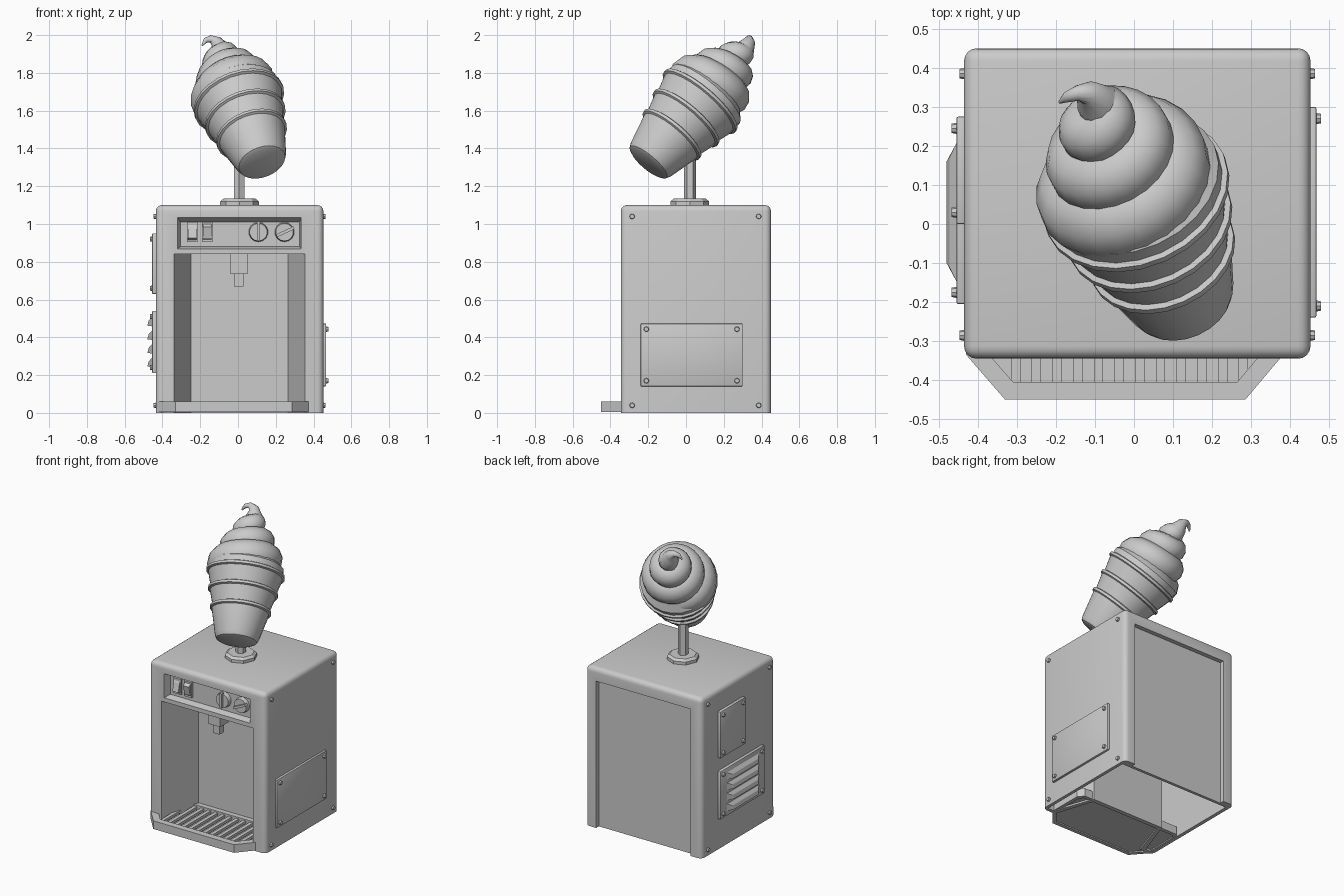
import bpy, bmesh, math
from mathutils import Vector, Matrix

cube = bpy.data.objects.get("Cube")
if cube:
    bpy.data.objects.remove(cube, do_unlink=True)

grey = bpy.data.materials.new("light_grey")
grey.use_nodes = True
colour = (0.6, 0.6, 0.6, 1)
grey.diffuse_color = colour
grey.node_tree.nodes["Principled BSDF"].inputs["Base Color"].default_value = colour


def activate(ob):
    bpy.ops.object.select_all(action='DESELECT')
    ob.select_set(True)
    bpy.context.view_layer.objects.active = ob


def finish(name, bm, smooth=False):
    bmesh.ops.recalc_face_normals(bm, faces=bm.faces[:])
    me = bpy.data.meshes.new(name)
    bm.to_mesh(me)
    bm.free()
    me.materials.append(grey)
    ob = bpy.data.objects.new(name, me)
    bpy.context.collection.objects.link(ob)
    if smooth:
        activate(ob)
        bpy.ops.object.shade_smooth_by_angle(angle=math.radians(35))
    return ob


def hull(name, pts):
    bm = bmesh.new()
    vs = [bm.verts.new(p) for p in pts]
    bmesh.ops.convex_hull(bm, input=vs)
    bmesh.ops.dissolve_limit(bm, angle_limit=0.01, verts=bm.verts[:], edges=bm.edges[:])
    return finish(name, bm)


def prism_mesh(pts, z0, z1):
    bm = bmesh.new()
    face = bm.faces.new([bm.verts.new((x, y, z0)) for x, y in pts])
    top = bmesh.ops.extrude_face_region(bm, geom=[face])["geom"]
    bmesh.ops.translate(bm, vec=(0, 0, z1 - z0), verts=[g for g in top if isinstance(g, bmesh.types.BMVert)])
    bmesh.ops.recalc_face_normals(bm, faces=bm.faces[:])
    return bm


def box(name, lo, hi, bevel=0.0, open_base=False):
    (x0, y0, z0), (x1, y1, z1) = lo, hi
    bm = prism_mesh([(x0, y0), (x1, y0), (x1, y1), (x0, y1)], z0, z1)
    if bevel:
        edges = [e for e in bm.edges if not open_base or max(v.co.z for v in e.verts) > z0 + 0.001]
        bmesh.ops.bevel(bm, geom=edges, offset=bevel, segments=4 if open_base else 2, profile=0.5, affect='EDGES')
    return finish(name, bm, bevel > 0)


def cylinder(name, base, axis, r, length, sides=10, r2=None):
    axis = Vector(axis).normalized()
    bm = bmesh.new()
    m = Matrix.Translation(Vector(base) + axis * length / 2) @ axis.to_track_quat('Z', 'Y').to_matrix().to_4x4()
    bmesh.ops.create_cone(bm, cap_ends=True, segments=sides, radius1=r,
                          radius2=r if r2 is None else r2, depth=length, matrix=m)
    return finish(name, bm, sides > 8)


def cut(ob, cutter):
    mod = ob.modifiers.new("cut", 'BOOLEAN')
    mod.operation, mod.object, mod.solver = 'DIFFERENCE', cutter, 'EXACT'
    activate(ob)
    bpy.ops.object.modifier_apply(modifier=mod.name)
    bpy.data.objects.remove(cutter, do_unlink=True)


# Cabinet shell: serving alcove, hollow underside, rear inset and control recess
L, R, F, B, H = -0.435, 0.452, -0.345, 0.45, 1.1
cabinet = box("cabinet", (L, F, 0), (R, B, H), 0.032, True)
alcove = [(-0.34, -0.5), (0.355, -0.5), (0.355, F), (0.265, -0.07), (-0.25, -0.07), (-0.34, F)]
cut(cabinet, finish("alcove_cutter", prism_mesh(alcove, -0.1, 0.84)))
cavity = [(-0.41, 0.4), (-0.41, -0.32), (-0.365, -0.32), (-0.27, -0.05),
          (0.285, -0.05), (0.38, -0.32), (0.43, -0.32), (0.43, 0.4)]
cut(cabinet, finish("cavity_cutter", prism_mesh(cavity, -0.1, 1.05)))
cut(cabinet, box("rear_cutter", (-0.35, B - 0.03, -0.1), (0.37, B + 0.1, 1.01)))
cut(cabinet, hull("control_cutter",
                  [(x, -0.36, z) for x in (-0.326, 0.338) for z in (0.865, 1.042)] +
                  [(x, -0.3, z) for x in (-0.305, 0.325) for z in (0.88, 1.01)]))

# Rocker switches
for i, (x, tilt) in enumerate([(-0.243, 0.0), (-0.162, 0.014)]):
    box(f"switch_frame_{i}", (x - 0.028, -0.315, 0.905), (x + 0.028, -0.298, 1.01))
    hull(f"switch_rocker_{i}", [(x + s, y, z) for s in (-0.022, 0.022) for y, z in
                                [(-0.31, 0.912), (-0.31, 1.003), (-0.32 - tilt, 0.985),
                                 (-0.318, 0.955), (-0.335 + tilt, 0.925)]])

# Knobs with grip bars
for i, (x, turn) in enumerate([(0.108, 0), (0.246, 65)]):
    cylinder(f"knob_{i}", (x, -0.298, 0.957), (0, -1, 0), 0.052, 0.03, 14, 0.047)
    grip = box(f"knob_grip_{i}", (-0.008, -0.345, -0.046), (0.008, -0.32, 0.055))
    grip.matrix_world = Matrix.Translation((x, 0, 0.957)) @ Matrix.Rotation(math.radians(turn), 4, 'Y')

# Dispensing nozzle
box("nozzle_block", (-0.04, -0.265, 0.735), (0.05, -0.175, 0.845))
box("nozzle_tip", (-0.02, -0.245, 0.67), (0.03, -0.195, 0.74))

# Drip tray: rimmed basin with a hollow underside
outline = [(-0.33, -0.45), (0.285, -0.45), (0.382, -0.335), (0.382, -0.1), (0.35, -0.06),
           (-0.395, -0.06), (-0.43, -0.1), (-0.43, -0.335)]
bm = prism_mesh(outline, 0.004, 0.06)
for up, rim, depth in ((1, 0.045, 0.035), (-1, 0.025, 0.008)):
    face = next(f for f in bm.faces if f.normal.z * up > 0.9)
    bmesh.ops.inset_individual(bm, faces=[face], thickness=rim, use_even_offset=True)
    sunk = bmesh.ops.extrude_discrete_faces(bm, faces=[face])["faces"][0]
    bmesh.ops.translate(bm, vec=(0, 0, -up * depth), verts=sunk.verts[:])
finish("drip_tray", bm)
for i in range(12):
    x = -0.315 + i * 0.053
    box(f"tray_slat_{i}", (x, -0.405, 0.032), (x + 0.024, -0.08, 0.05))


# Side screws and cover plates
def screws(name, x, side, ys, zs):
    for y in ys:
        for z in zs:
            cylinder(f"{name}_{y}_{z}", (x - side * 0.004, y, z), (side, 0, 0), 0.015, 0.016, 8, 0.012)


def plate(name, x, side, y0, y1, z0, z1):
    a, b = sorted((x - side * 0.005, x + side * 0.02))
    box(name, (a, y0, z0), (b, y1, z1), 0.005)
    screws(name + "_screw", x + side * 0.02, side, (y0 + 0.03, y1 - 0.03), (z0 + 0.03, z1 - 0.03))


for name, x, side in (("left_screw", R, 1), ("right_screw", L, -1)):
    screws(name, x, side, (-0.285, 0.385), (0.04, 1.04))
plate("left_plate", R - 0.005, 1, -0.24, 0.3, 0.14, 0.473)
plate("right_upper_plate", L, -1, 0.0, 0.275, 0.63, 0.95)
plate("right_vent_plate", L, -1, -0.205, 0.275, 0.21, 0.54)
for i in range(4):
    z = 0.26 + i * 0.072
    hull(f"vent_louvre_{i}", [(L - 0.018, y, z + s) for y in (-0.15, 0.21) for s in (-0.018, 0.035)] +
         [(L - 0.045, y, z - 0.014) for y in (-0.1, 0.16)] +
         [(L - 0.038, y, z + 0.012) for y in (-0.11, 0.17)])

# Mast holding the sign
cylinder("mast_foot", (0.008, 0.02, H - 0.005), (0, 0, 1), 0.102, 0.025, 8)
cylinder("mast_foot_top", (0.008, 0.02, H + 0.02), (0, 0, 1), 0.102, 0.014, 8, 0.085)
cylinder("mast", (0.006, 0.022, H), (0, 0, 1), 0.032, 0.38, 6)

# Tilted wafer cone, turned from a profile with raised bands
axis = Vector((-0.278, 0.622, 0.732)).normalized()
place = Matrix.Translation((0.13, -0.205, 1.32)) @ axis.to_track_quat('Z', 'Y').to_matrix().to_4x4()
profile = [(0, 0), (0.108, 0), (0.128, 0.01), (0.14, 0.035)]
for t in (0.21, 0.33, 0.45):
    r = 0.133 + 0.225 * t
    profile += [(r, t - 0.014), (r + 0.013, t - 0.008), (r + 0.013, t + 0.008), (r, t + 0.014)]
profile += [(0.235, 0.5), (0.12, 0.62), (0, 0.75)]
bm = bmesh.new()
vs = [bm.verts.new((r, 0, t)) for r, t in profile]
es = [bm.edges.new(pair) for pair in zip(vs, vs[1:])]
bmesh.ops.spin(bm, geom=vs + es, cent=(0, 0, 0), axis=(0, 0, 1), angle=math.tau, steps=24)
bmesh.ops.remove_doubles(bm, verts=bm.verts[:], dist=0.0005)
bmesh.ops.transform(bm, matrix=place, verts=bm.verts[:])
finish("wafer_cone", bm, True)

# Soft swirl: a narrowing helix that ends in a hooked tip
path = []
for i in range(73):
    u = -0.4 + 3 * i / 72
    f = max(u, 0) / 2.7
    ring = 0.145 * (1 - f) ** 0.8
    ang = math.tau * u
    tube = (0.105 - 0.045 * f) * min(1, 0.4 + i / 12)
    path.append((place @ Vector((ring * math.cos(ang), ring * math.sin(ang), 0.5 + 0.115 * u)), tube))
path += [(Vector(p), r) for p, r in [((-0.1, 0.315, 1.935), 0.05), ((-0.115, 0.335, 1.965), 0.032),
                                     ((-0.145, 0.335, 1.98), 0.02), ((-0.172, 0.325, 1.972), 0.014),
                                     ((-0.19, 0.312, 1.945), 0.004)]]
curve = bpy.data.curves.new("swirl", 'CURVE')
curve.dimensions = '3D'
curve.bevel_depth = 1.0
curve.bevel_resolution = 4
curve.use_fill_caps = True
spline = curve.splines.new('POLY')
spline.points.add(len(path) - 1)
for point, (co, r) in zip(spline.points, path):
    point.co = (*co, 1)
    point.radius = r
swirl = bpy.data.objects.new("swirl", curve)
bpy.context.collection.objects.link(swirl)
curve.materials.append(grey)
activate(swirl)
bpy.ops.object.convert(target='MESH')
bpy.ops.object.shade_smooth_by_angle(angle=math.radians(50))
